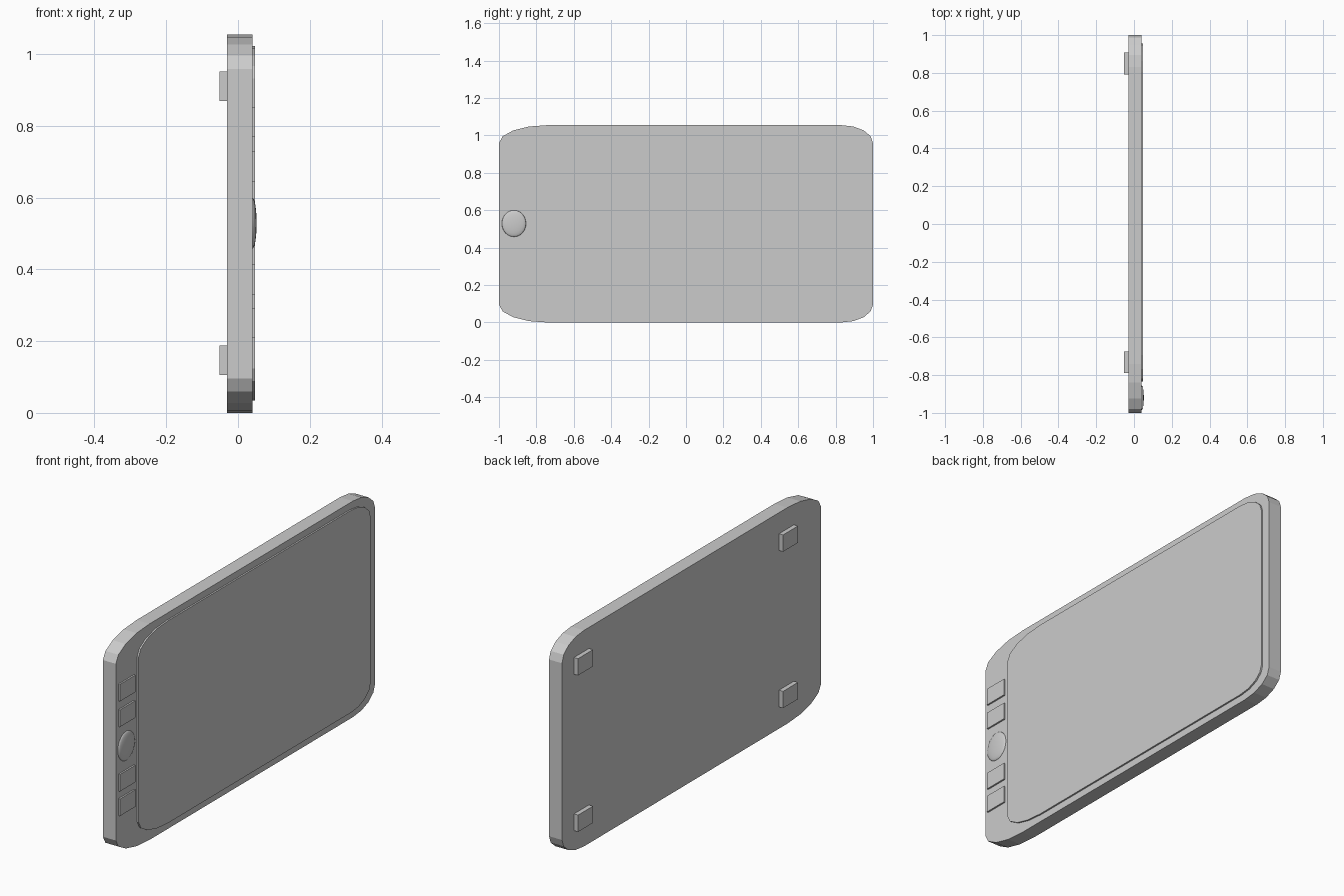
import bpy, bmesh, math
from mathutils import Matrix

if "Cube" in bpy.data.objects:
    bpy.data.objects.remove(bpy.data.objects["Cube"])


def finish(name, bm):
    bmesh.ops.recalc_face_normals(bm, faces=bm.faces)
    me = bpy.data.meshes.new(name)
    bm.to_mesh(me)
    bm.free()
    ob = bpy.data.objects.new(name, me)
    bpy.context.collection.objects.link(ob)
    return ob


def box(name, x0, x1, y0, y1, z0, z1):
    bm = bmesh.new()
    bmesh.ops.create_cube(bm, size=1)
    for v in bm.verts:
        v.co = ((x0 + x1) / 2 + v.co.x * (x1 - x0),
                (y0 + y1) / 2 + v.co.y * (y1 - y0),
                (z0 + z1) / 2 + v.co.z * (z1 - z0))
    return finish(name, bm)


def rounded_plate(name, x0, x1, y0, y1, z0, z1, ry_left, ry_right, rz, seg=4):
    """Plate in the yz plane with elliptical corners, extruded along x."""
    corners = [(y1 - ry_right, z1 - rz, ry_right, 0),
               (y0 + ry_left, z1 - rz, ry_left, 90),
               (y0 + ry_left, z0 + rz, ry_left, 180),
               (y1 - ry_right, z0 + rz, ry_right, 270)]
    bm = bmesh.new()
    ring = []
    for cy, cz, ry, start in corners:
        for i in range(seg + 1):
            a = math.radians(start + 90 * i / seg)
            ring.append(bm.verts.new((x0, cy + ry * math.cos(a), cz + rz * math.sin(a))))
    face = bm.faces.new(ring)
    ext = bmesh.ops.extrude_face_region(bm, geom=[face], use_keep_orig=True)
    for g in ext["geom"]:
        if isinstance(g, bmesh.types.BMVert):
            g.co.x = x1
    return finish(name, bm)


# Main slab and raised screen
rounded_plate("body", -0.03, 0.04, -1, 1, 0, 1.055, 0.26, 0.17, 0.096)
rounded_plate("screen", 0.035, 0.048, -0.835, 0.955, 0.034, 1.022, 0.23, 0.15, 0.09)

# Side buttons
for i, z in enumerate((0.21, 0.33, 0.645, 0.77)):
    box(f"button_{i + 1}", 0.035, 0.048, -0.98, -0.86, z, z + 0.083)

# Domed round button
bm = bmesh.new()
bmesh.ops.create_uvsphere(
    bm, u_segments=24, v_segments=12, radius=1,
    matrix=Matrix.Translation((0.04, -0.92, 0.529)) @ Matrix.Diagonal((0.012, 0.065, 0.071, 1)))
for f in bm.faces:
    f.smooth = True
finish("home_button", bm)

# Mounting feet on the back
for y, side in ((-0.79, "left"), (0.792, "right")):
    for z, level in ((0.106, "lower"), (0.87, "upper")):
        box(f"foot_{level}_{side}", -0.052, -0.025, y, y + 0.115, z, z + 0.082)
